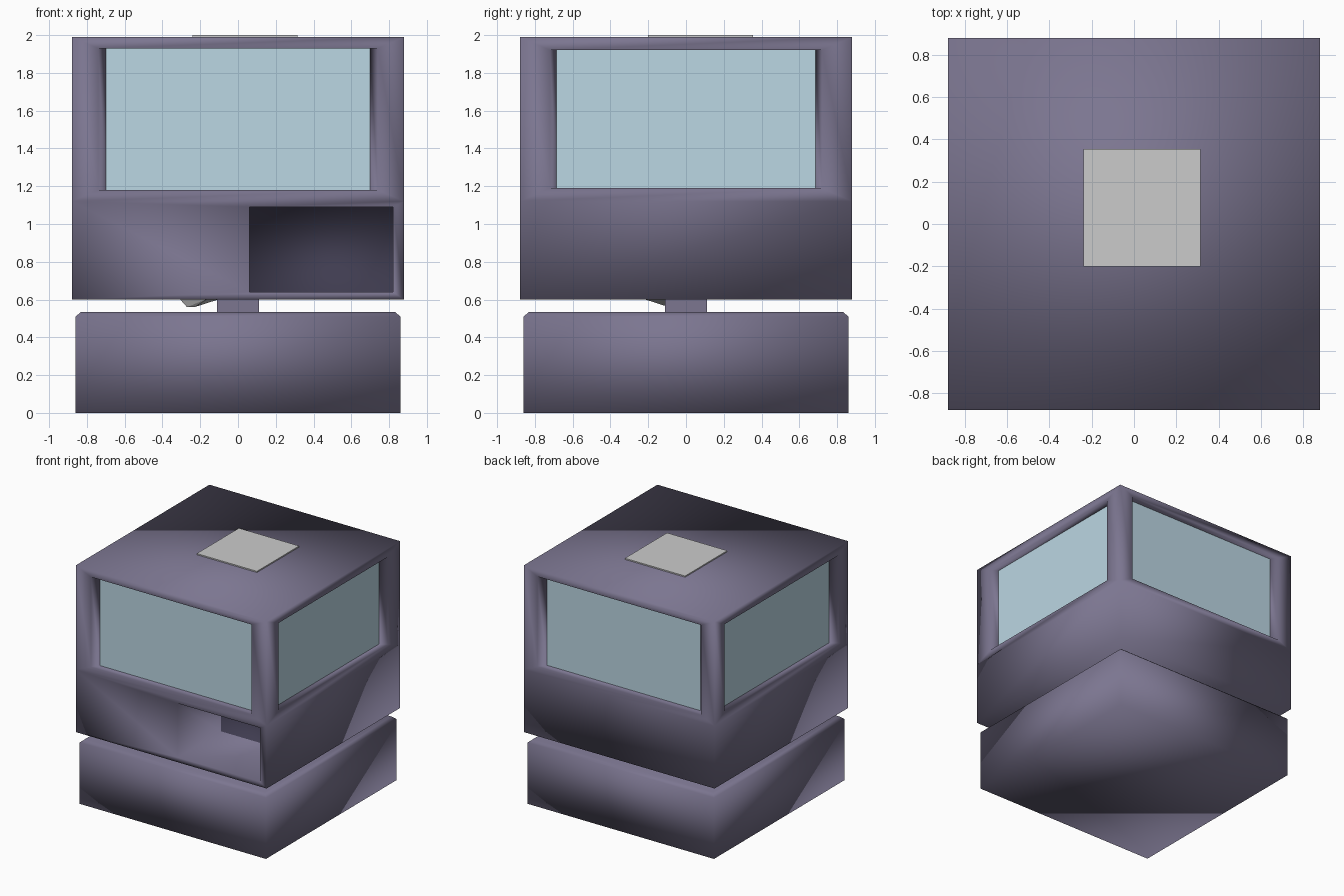
import bpy, bmesh
from mathutils import Vector, Matrix
from math import pi

if "Cube" in bpy.data.objects:
    bpy.data.objects.remove(bpy.data.objects["Cube"])


def material(name, rgb):
    m = bpy.data.materials.new(name)
    m.diffuse_color = (*rgb, 1)
    m.use_nodes = True
    m.node_tree.nodes["Principled BSDF"].inputs["Base Color"].default_value = m.diffuse_color
    return m


PAINT = material("purple_paint", (0.2, 0.18, 0.28))
DARK = material("dark_panel", (0.05, 0.045, 0.08))
GLASS = material("pale_glass", (0.5, 0.68, 0.77))


def finish(bm, name, mats=(), smooth=False):
    bmesh.ops.remove_doubles(bm, verts=bm.verts, dist=0.0005)
    bmesh.ops.recalc_face_normals(bm, faces=bm.faces)
    for f in bm.faces:
        f.smooth = smooth
    me = bpy.data.meshes.new(name)
    bm.to_mesh(me)
    bm.free()
    for m in mats:
        me.materials.append(m)
    ob = bpy.data.objects.new(name, me)
    bpy.context.collection.objects.link(ob)
    return ob


def box(name, lo, hi, mats=()):
    lo, hi = Vector(lo), Vector(hi)
    bm = bmesh.new()
    mat = Matrix.Translation((lo + hi) / 2) @ Matrix.Diagonal((*(hi - lo), 1))
    bmesh.ops.create_cube(bm, size=1, matrix=mat)
    return finish(bm, name, mats)


W, Z0, ZM, Z1 = 0.88, 0.6, 1.12, 1.99


def rect(side, u0, u1, z0, z1, depth=0):
    """Corners of a rectangle on wall number side (0 front, 1 right, 2 back, 3 left)."""
    rot = Matrix.Rotation(side * pi / 2, 3, 'Z')
    return [rot @ Vector((u, -W + depth, z))
            for u, z in ((u0, z0), (u1, z0), (u1, z1), (u0, z1))]


def face(bm, pts):
    return bm.faces.new([bm.verts.new(p) for p in pts])


def ring(bm, a, b):
    for i in range(4):
        j = (i + 1) % 4
        face(bm, (a[i], a[j], b[j], b[i]))


# Upper shell: four walls with tapered window reveals, and a front niche
# each row: outer half width, inner half width, sill, head
windows = [(0.74, 0.70, 1.18, 1.93), (0.72, 0.685, 1.19, 1.92),
           (0.755, 0.71, 1.18, 1.93), (0.75, 0.71, 1.19, 1.92)]
shell = bmesh.new()
panes = bmesh.new()
for s, (wo, wi, za, zb) in enumerate(windows):
    outer, inner = rect(s, -wo, wo, za, zb), rect(s, -wi, wi, za, zb, 0.06)
    ring(shell, rect(s, -W, W, ZM, Z1), outer)
    ring(shell, outer, inner)
    face(panes, inner)
    lower = rect(s, -W, W, Z0, ZM)
    if s == 0:
        mouth = rect(s, 0.06, 0.82, 0.64, 1.09)
        back = rect(s, 0.06, 0.82, 0.64, 1.09, 0.57)
        ring(shell, lower, mouth)
        ring(shell, mouth, back)
        face(shell, back).material_index = 1
    else:
        face(shell, lower)
for z in (Z0, Z1):
    face(shell, [(x * W, y * W, z) for x, y in ((-1, -1), (1, -1), (1, 1), (-1, 1))])
# close the shell behind the glass while normals are made consistent
bmesh.ops.remove_doubles(shell, verts=shell.verts, dist=0.0005)
finish(shell, "upper_shell", (PAINT, DARK), smooth=True)

# Glass panes, facing outwards
pane_ob = finish(panes, "window_panes", (GLASS,))
bm = bmesh.new()
bm.from_mesh(pane_ob.data)
for f in bm.faces:
    if f.normal.dot(f.calc_center_median() * Vector((1, 1, 0)).length) < 0 and abs(f.normal.z) < 0.1:
        f.normal_flip()
bm.to_mesh(pane_ob.data)
bm.free()

# Base block with a chamfered top rim
base = bmesh.new()
loops = [[(x * w, y * w, z) for x, y in ((-1, -1), (1, -1), (1, 1), (-1, 1))]
         for w, z in ((0.86, 0), (0.86, 0.51), (0.83, 0.535))]
face(base, loops[0])
face(base, loops[2])
ring(base, loops[0], loops[1])
ring(base, loops[1], loops[2])
finish(base, "base_block", (PAINT,), smooth=True)

# Neck and roof plate
box("neck", (-0.11, -0.11, 0.52), (0.11, 0.11, 0.61), (PAINT,))
box("roof_plate", (-0.24, -0.2, 1.98), (0.315, 0.355, 2.0))

# Grey tilted corner showing under the shell
bm = bmesh.new()
for p in ((-0.31, 0.0, 0.605), (-0.27, -0.04, 0.56), (-0.23, -0.09, 0.56),
          (-0.16, -0.23, 0.605), (-0.09, -0.1, 0.605), (-0.14, 0.08, 0.605)):
    bm.verts.new(p)
bmesh.ops.convex_hull(bm, input=bm.verts)
finish(bm, "tilted_block")
